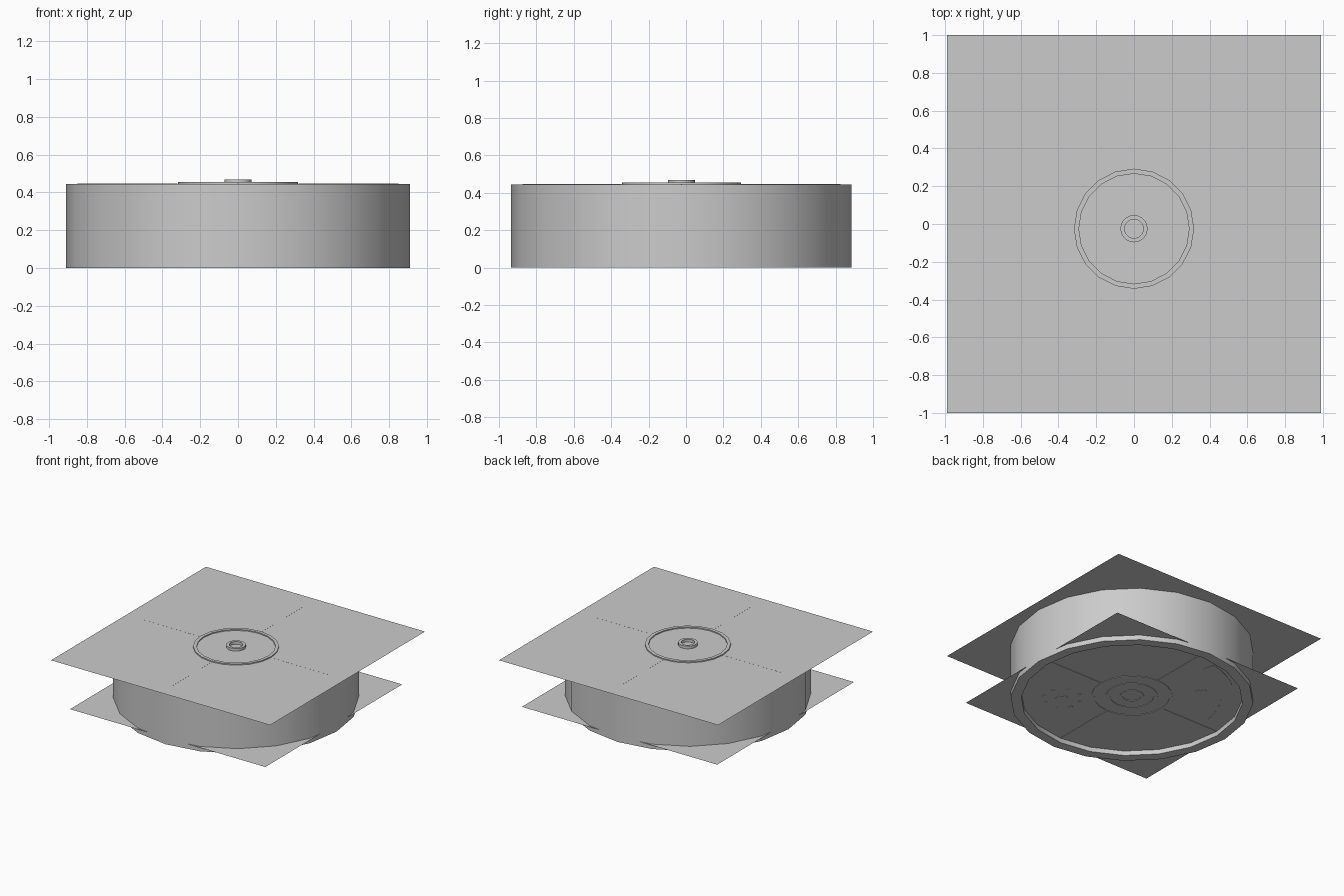
import bpy, bmesh, math

if "Cube" in bpy.data.objects:
    bpy.data.objects.remove(bpy.data.objects["Cube"])

CY = -0.025      # drum axis offset in y
SIDES = 20


def finish(name, bm, smooth=True):
    bmesh.ops.remove_doubles(bm, verts=bm.verts, dist=1e-5)
    bmesh.ops.recalc_face_normals(bm, faces=bm.faces)
    mesh = bpy.data.meshes.new(name)
    bm.to_mesh(mesh)
    bm.free()
    ob = bpy.data.objects.new(name, mesh)
    bpy.context.collection.objects.link(ob)
    if smooth:
        bpy.ops.object.select_all(action='DESELECT')
        ob.select_set(True)
        bpy.context.view_layer.objects.active = ob
        bpy.ops.object.shade_smooth_by_angle(angle=math.radians(30))
    return ob


def lathe(name, profile, closed=False, a0=0, a1=360, sides=SIDES, x=0, y=CY):
    """Turn a (radius, z) profile round a vertical axis, full or partial."""
    bm = bmesh.new()
    rows = []
    for i in range(sides + 1):
        a = math.radians(a0 + (a1 - a0) * i / sides)
        rows.append([bm.verts.new((x + r * math.cos(a), y + r * math.sin(a), z))
                     for r, z in profile])
    n = len(profile)
    for p, q in zip(rows, rows[1:]):
        for k in range(n if closed else n - 1):
            m = (k + 1) % n
            quad = [p[k], q[k], q[m], p[m]]
            if profile[k][0] == 0:
                quad.remove(q[k])
            if profile[m][0] == 0:
                quad.remove(q[m])
            bm.faces.new(quad)
    if a1 - a0 < 360:
        bm.faces.new(rows[0])
        bm.faces.new(rows[-1])
    loose = [v for v in bm.verts if not v.link_faces]
    bmesh.ops.delete(bm, geom=loose, context='VERTS')
    return finish(name, bm)


def ring(name, r0, r1, z0, z1, **kw):
    return lathe(name, [(r0, z0), (r1, z0), (r1, z1), (r0, z1)], True, **kw)


def sheet(name, hx, hy, y, z):
    bm = bmesh.new()
    bm.faces.new([bm.verts.new((sx * hx, y + sy * hy, z))
                  for sx, sy in ((-1, -1), (1, -1), (1, 1), (-1, 1))])
    return finish(name, bm, False)


def disc(name, x, y, r, z0, z1, sides=12):
    return lathe(name, [(0, z0), (r, z0), (r, z1), (0, z1)], sides=sides, x=x, y=CY + y)


def ribs(name, r0, r1, w, z0, z1):
    """Four thin seams laid out as a cross."""
    bm = bmesh.new()
    for k in range(4):
        c, s = math.cos(k * math.pi / 2), math.sin(k * math.pi / 2)
        new = bmesh.ops.create_cube(bm, size=1)['verts']
        for v in new:
            u = (r0 + r1) / 2 + v.co.x * (r1 - r0)
            t = v.co.y * w
            v.co = (u * c - t * s, CY + u * s + t * c, (z0 + z1) / 2 + v.co.z * (z1 - z0))
    return finish(name, bm, False)


# Drum with a recessed underside
lathe("drum_body", [(0, 0.038), (0.83, 0.038), (0.83, 0), (0.91, 0),
                    (0.91, 0.445), (0, 0.445)])

# Flat sheets at the top and bottom
sheet("top_sheet", 0.99, 1.0, 0, 0.446)
sheet("bottom_sheet", 0.883, 0.883, CY, 0.04)

# Raised rings on the top
ring("top_ring", 0.292, 0.318, 0.444, 0.455)
ring("hub_collar", 0.05, 0.072, 0.444, 0.468)
ribs("top_seams", 0.32, 0.85, 0.006, 0.443, 0.4465)

# Underside details
ribs("bottom_seams", 0.31, 0.82, 0.008, 0.035, 0.04)
ring("bottom_outer_ring", 0.285, 0.305, 0.034, 0.04)
ring("bottom_middle_ring", 0.165, 0.195, 0.034, 0.04)
ring("bottom_inner_ring", 0.07, 0.09, 0.034, 0.04)
ring("arc_window", 0.67, 0.77, 0.036, 0.04, a0=103, a1=172, sides=10)
for i, s in enumerate((1, -1)):
    disc(f"round_pad_{i + 1}", 0.37 * s, -0.37 * s, 0.05, 0.036, 0.04)
for i in range(8):
    a = math.radians(22.5 + 45 * i)
    disc(f"small_pad_{i + 1}", 0.37 + 0.14 * math.cos(a), -0.37 + 0.14 * math.sin(a),
         0.017, 0.036, 0.04, 8)
